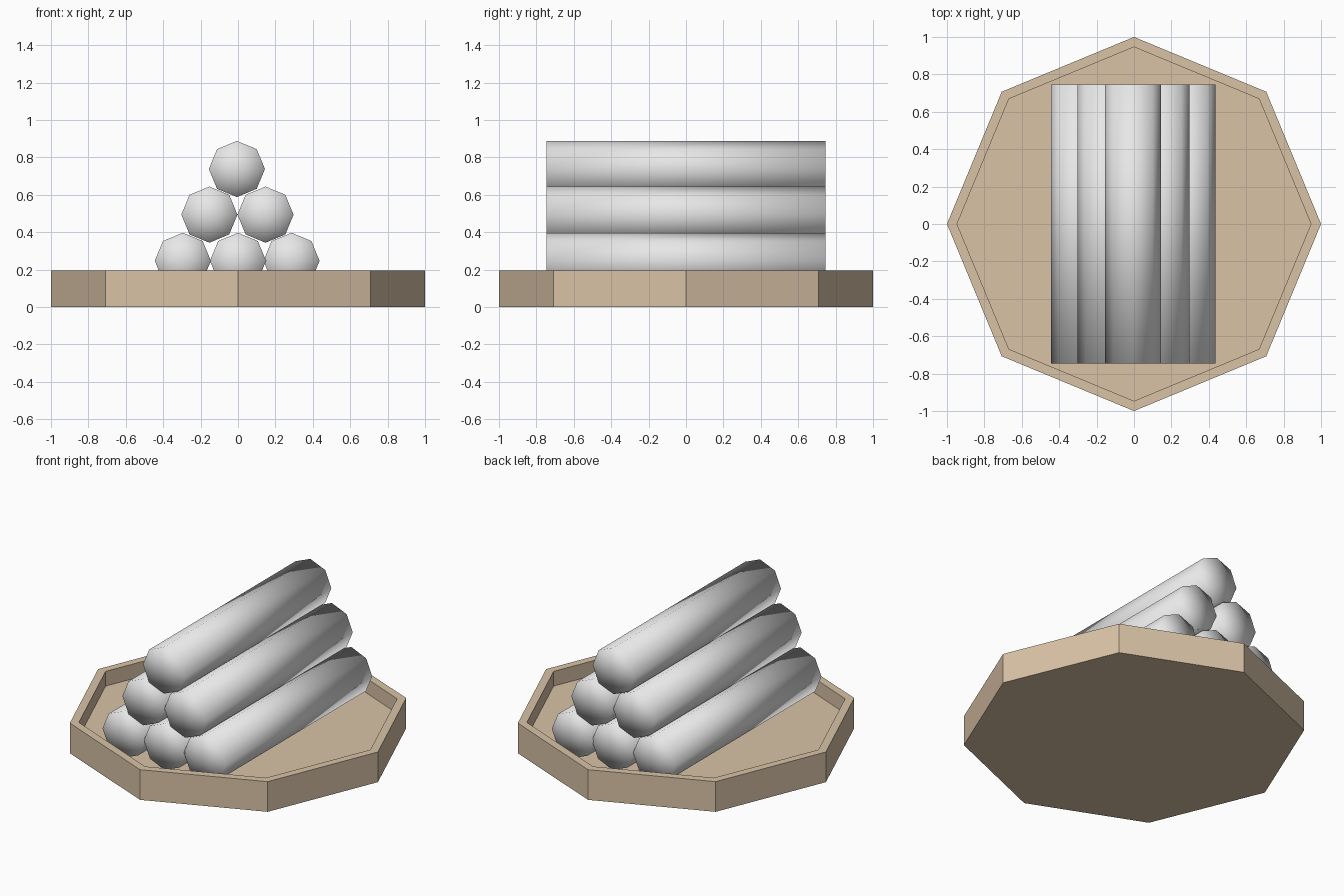
import bpy, bmesh, math

if "Cube" in bpy.data.objects:
    bpy.data.objects.remove(bpy.data.objects["Cube"])

def material(name, rgb):
    m = bpy.data.materials.new(name)
    m.diffuse_color = (*rgb, 1)
    m.use_nodes = True
    m.node_tree.nodes["Principled BSDF"].inputs["Base Color"].default_value = m.diffuse_color
    return m

wood = material("tan wood", (0.69, 0.54, 0.38))
grey = material("light grey", (0.8, 0.8, 0.8))

def add_object(name, bm, mat):
    bmesh.ops.recalc_face_normals(bm, faces=bm.faces)
    mesh = bpy.data.meshes.new(name)
    bm.to_mesh(mesh)
    bm.free()
    mesh.materials.append(mat)
    ob = bpy.data.objects.new(name, mesh)
    bpy.context.collection.objects.link(ob)
    return ob

# octagonal tray: outer wall, rim, inner wall and recessed floor
bm = bmesh.new()
rings = []
for radius, z in [(1.0, 0.0), (1.0, 0.195), (0.946, 0.195), (0.946, 0.1)]:
    rings.append([bm.verts.new((radius * math.cos(i * math.pi / 4),
                                radius * math.sin(i * math.pi / 4), z)) for i in range(8)])
for a, b in zip(rings, rings[1:]):
    for i in range(8):
        j = (i + 1) % 8
        bm.faces.new((a[i], a[j], b[j], b[i]))
bm.faces.new(rings[0])
bm.faces.new(rings[-1])
add_object("tray", bm, wood)

# smooth-shaded octagonal log lying along y, with fanned ends
def log(name, x, z, radius=0.15, half=0.747):
    bm = bmesh.new()
    ends = []
    for y in (-half, half):
        ring = [bm.verts.new((radius * math.cos(i * math.pi / 4), y,
                              radius * math.sin(i * math.pi / 4))) for i in range(8)]
        hub = bm.verts.new((0, y, 0))
        for i in range(8):
            bm.faces.new((ring[i], ring[(i + 1) % 8], hub))
        ends.append(ring)
    for i in range(8):
        j = (i + 1) % 8
        bm.faces.new((ends[0][i], ends[0][j], ends[1][j], ends[1][i]))
    for f in bm.faces:
        f.smooth = True
    add_object(name, bm, grey).location = (x, 0, z)

# pyramid stack of six logs
rows = [("bottom", 0.247, (-0.295, 0.0, 0.286)),
        ("middle", 0.494, (-0.153, 0.147)),
        ("top", 0.738, (-0.006,))]
for row, z, xs in rows:
    for n, x in enumerate(xs, 1):
        log(f"{row}_log_{n}", x, z)
